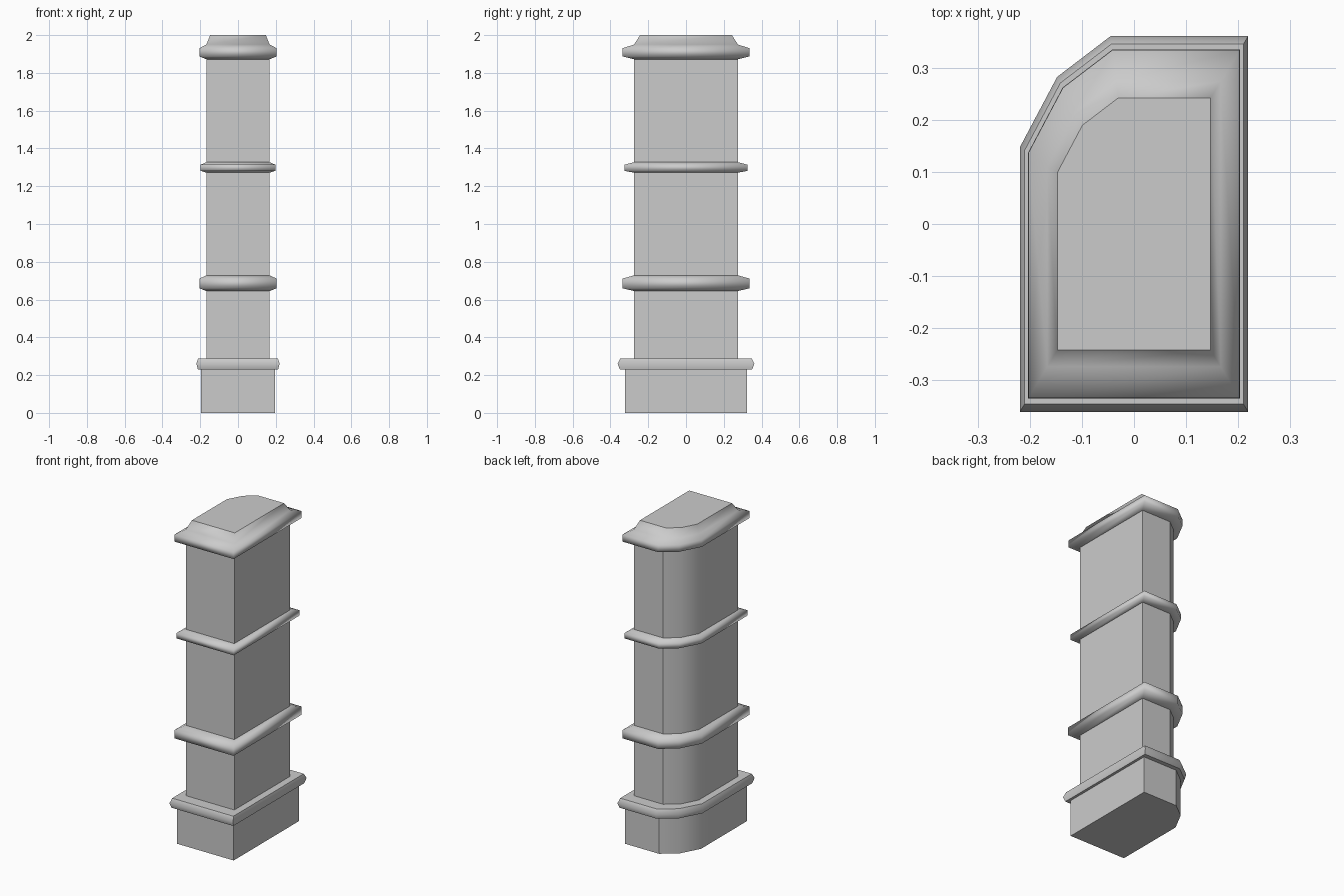
import bpy, bmesh, math

if "Cube" in bpy.data.objects:
    bpy.data.objects.remove(bpy.data.objects["Cube"])

# Plan outline in unit form: a rectangle with one faceted rear-left corner
OUTLINE = [(-1, -1), (1, -1), (1, 1), (-0.205, 1), (-0.673, 0.783), (-1, 0.408)]
ASPECT = 0.608   # width / depth
SHAFT = 0.275    # half depth of the shaft


def loft(name, profile, angle, bottom=False, top=False):
    """Skin scaled copies of the outline; profile = (half depth, z) pairs."""
    bm = bmesh.new()
    rings = [[bm.verts.new((x * r * ASPECT, y * r, z)) for x, y in OUTLINE]
             for r, z in profile]
    n = len(OUTLINE)
    for a, b in zip(rings, rings[1:]):
        for i in range(n):
            j = (i + 1) % n
            bm.faces.new((a[i], a[j], b[j], b[i]))
    if bottom:
        bm.faces.new(rings[0][::-1])
    if top:
        bm.faces.new(rings[-1])
    mesh = bpy.data.meshes.new(name)
    bm.to_mesh(mesh)
    bm.free()
    obj = bpy.data.objects.new(name, mesh)
    bpy.context.collection.objects.link(obj)
    bpy.ops.object.select_all(action='DESELECT')
    obj.select_set(True)
    bpy.context.view_layer.objects.active = obj
    bpy.ops.object.shade_smooth_by_angle(angle=math.radians(angle))
    return obj


# Plinth and its projecting moulding
loft("plinth", [(0.323, 0), (0.323, 0.23)], 30, bottom=True)
loft("plinth_moulding", [(0.323, 0.23), (0.35, 0.23), (0.362, 0.26),
                         (0.347, 0.289), (SHAFT, 0.289)], 50)

# Shaft sections between the mouldings
for name, z0, z1 in [("lower_shaft", 0.289, 0.645),
                     ("middle_shaft", 0.728, 1.272),
                     ("upper_shaft", 1.327, 1.872)]:
    loft(name, [(SHAFT, z0), (SHAFT, z1)], 30)

# Band mouldings
for name, r, z0, z1, z2, z3 in [
        ("lower_band", 0.336, 0.645, 0.66, 0.711, 0.728),
        ("upper_band", 0.325, 1.272, 1.281, 1.314, 1.327)]:
    loft(name, [(SHAFT, z0), (r, z1), (r, z2), (SHAFT, z3)], 80)

# Cap with a stepped, sloping top
loft("cap", [(SHAFT, 1.872), (0.335, 1.887), (0.335, 1.931),
             (SHAFT, 1.95), (0.243, 2.0)], 80)
loft("cap_top", [(0.243, 2.0)], 30, top=True)
